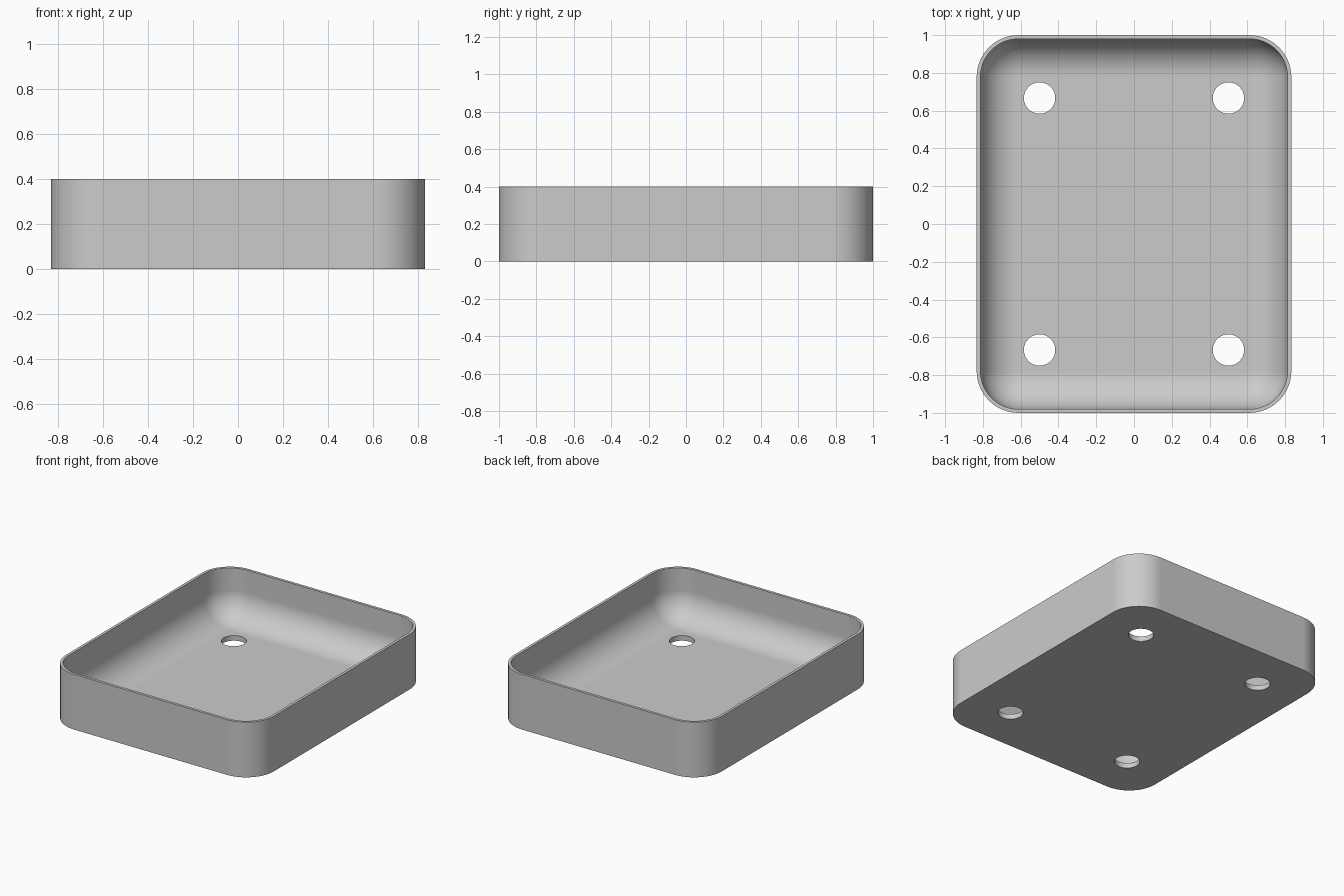
import bpy
import bmesh
from math import sin, cos, pi, radians

default = bpy.data.objects.get("Cube")
if default:
    bpy.data.objects.remove(default, do_unlink=True)

HALF_X, HALF_Y, HEIGHT = 0.833, 1.0, 0.4
CORNER, WALL, FLOOR, FILLET = 0.222, 0.02, 0.037, 0.2
HOLE_X, HOLE_Y, HOLE_R = 0.5, 0.667, 0.083
STEPS = 16

grey = bpy.data.materials.new("light_grey")
grey.use_nodes = True
colour = (0.6, 0.6, 0.6, 1)
grey.diffuse_color = colour
grey.node_tree.nodes["Principled BSDF"].inputs["Base Color"].default_value = colour


def make_object(name, bm):
    mesh = bpy.data.meshes.new(name)
    bmesh.ops.recalc_face_normals(bm, faces=bm.faces)
    bm.to_mesh(mesh)
    bm.free()
    mesh.materials.append(grey)
    obj = bpy.data.objects.new(name, mesh)
    bpy.context.collection.objects.link(obj)
    return obj


def rounded_ring(bm, inset, z):
    """Rounded rectangle of vertices, offset inward from the outer wall."""
    r = CORNER - inset
    cx, cy = HALF_X - CORNER, HALF_Y - CORNER
    ring = []
    for quarter, (sx, sy) in enumerate([(1, 1), (-1, 1), (-1, -1), (1, -1)]):
        for i in range(STEPS + 1):
            a = (quarter + i / STEPS) * pi / 2
            ring.append(bm.verts.new((sx * cx + r * cos(a), sy * cy + r * sin(a), z)))
    return ring


# Tray section: outer wall, rim, inner wall, then a fillet down to the floor
section = [(0, 0), (0, HEIGHT), (WALL, HEIGHT)]
for i in range(STEPS + 1):
    a = i / STEPS * pi / 2
    section.append((WALL + FILLET * (1 - cos(a)), FLOOR + FILLET * (1 - sin(a))))

bm = bmesh.new()
rings = [rounded_ring(bm, inset, z) for inset, z in section]
for lower, upper in zip(rings, rings[1:]):
    for i in range(len(lower)):
        j = (i + 1) % len(lower)
        bm.faces.new((lower[i], lower[j], upper[j], upper[i]))
bm.faces.new(rings[0])
bm.faces.new(rings[-1])
tray = make_object("tray", bm)

# Four through holes in the floor
bm = bmesh.new()
for sx in (-1, 1):
    for sy in (-1, 1):
        made = bmesh.ops.create_cone(bm, cap_ends=True, segments=48,
                                     radius1=HOLE_R, radius2=HOLE_R, depth=0.3)
        bmesh.ops.translate(bm, verts=made["verts"], vec=(sx * HOLE_X, sy * HOLE_Y, 0))
cutter = make_object("hole_cutter", bm)
cutter.hide_render = True

cut = tray.modifiers.new("holes", "BOOLEAN")
cut.operation = "DIFFERENCE"
cut.solver = "EXACT"
cut.object = cutter

bpy.ops.object.select_all(action="DESELECT")
tray.select_set(True)
bpy.context.view_layer.objects.active = tray
bpy.ops.object.modifier_apply(modifier=cut.name)
bpy.data.objects.remove(cutter, do_unlink=True)

# Smooth corners and fillet, crisp rim, flat floor
bpy.ops.object.shade_smooth_by_angle(angle=radians(30))
weighted = tray.modifiers.new("flat_floor_normals", "WEIGHTED_NORMAL")
weighted.keep_sharp = True
